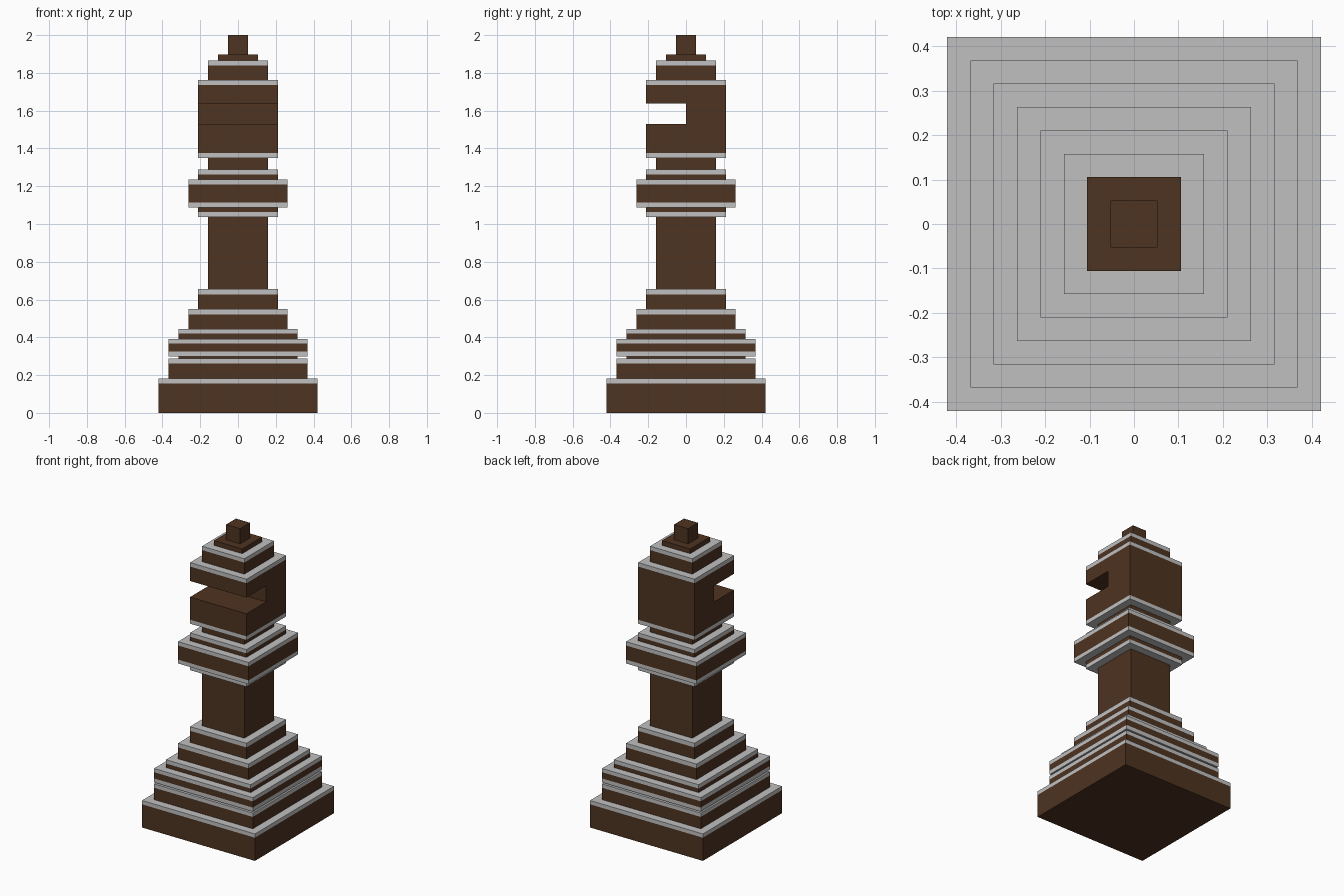
import bpy, bmesh

if "Cube" in bpy.data.objects:
    bpy.data.objects.remove(bpy.data.objects["Cube"])

U = 2 / 76  # block unit: widths are whole multiples of it


def material(name, rgb):
    m = bpy.data.materials.new(name)
    m.diffuse_color = (*rgb, 1)
    m.use_nodes = True
    m.node_tree.nodes["Principled BSDF"].inputs["Base Color"].default_value = m.diffuse_color
    return m


MATS = [material("dark_brown", (0.076, 0.033, 0.015)),
        material("light_grey", (0.53, 0.53, 0.53))]
B, G = 0, 1


def stack(name, z, tiers):
    """Skin of stacked square tiers: (half width in units, top z, colour[, front y])."""
    bm = bmesh.new()
    rings, sizes = [], []
    for half, top, col, *front in tiers:
        h = half * U
        y0 = front[0] if front else -h
        for level in (z, top):
            rings.append(([bm.verts.new((x, y, level)) for x, y in
                           ((-h, y0), (h, y0), (h, h), (-h, h))], col))
            sizes.append(h)
        z = top

    def face(verts, col):
        bm.faces.new(verts).material_index = col

    face(rings[0][0][::-1], rings[0][1])
    face(rings[-1][0], rings[-1][1])
    for i in range(len(rings) - 1):
        (a, ca), (b, cb) = rings[i], rings[i + 1]
        col = cb if sizes[i + 1] > sizes[i] else ca  # ledge takes the wider tier's colour
        for k in range(4):
            n = (k + 1) % 4
            face((a[k], a[n], b[n], b[k]), col)
    # drop empty ledges between tiers of equal width, then join the seams
    empty = [f for f in bm.faces if f.calc_area() < 1e-8]
    bmesh.ops.delete(bm, geom=empty, context='FACES')
    bmesh.ops.remove_doubles(bm, verts=bm.verts, dist=1e-5)
    bmesh.ops.recalc_face_normals(bm, faces=bm.faces)
    mesh = bpy.data.meshes.new(name)
    bm.to_mesh(mesh)
    bm.free()
    for m in MATS:
        mesh.materials.append(m)
    ob = bpy.data.objects.new(name, mesh)
    bpy.context.collection.objects.link(ob)


# Wide stepped foot with grey caps
stack("stepped_base", 0, [
    (16, 0.156, B), (16, 0.182, G),
    (14, 0.262, B), (14, 0.288, G),
    (12, 0.298, B),
    (14, 0.325, G), (14, 0.367, B), (14, 0.392, G),
    (12, 0.419, B), (12, 0.445, G),
    (10, 0.522, B), (10, 0.550, G),
    (8, 0.628, B), (8, 0.656, G)])

# Plain column
stack("shaft", 0.656, [(6, 1.037, B)])

# Collar and neck
stack("collar", 1.037, [
    (8, 1.063, G), (8, 1.088, B),
    (10, 1.114, G), (10, 1.209, B), (10, 1.235, G),
    (8, 1.262, B), (8, 1.288, G),
    (6, 1.350, B)])

# Head with the slot cut into its front half
stack("slotted_head", 1.350, [
    (8, 1.377, G), (8, 1.529, B), (8, 1.638, B, 0.0), (8, 1.735, B), (8, 1.762, G),
    (6, 1.840, B), (6, 1.866, G)])

# Small knob on top
stack("top_knob", 1.866, [(4, 1.898, B), (2, 2.0, B)])
